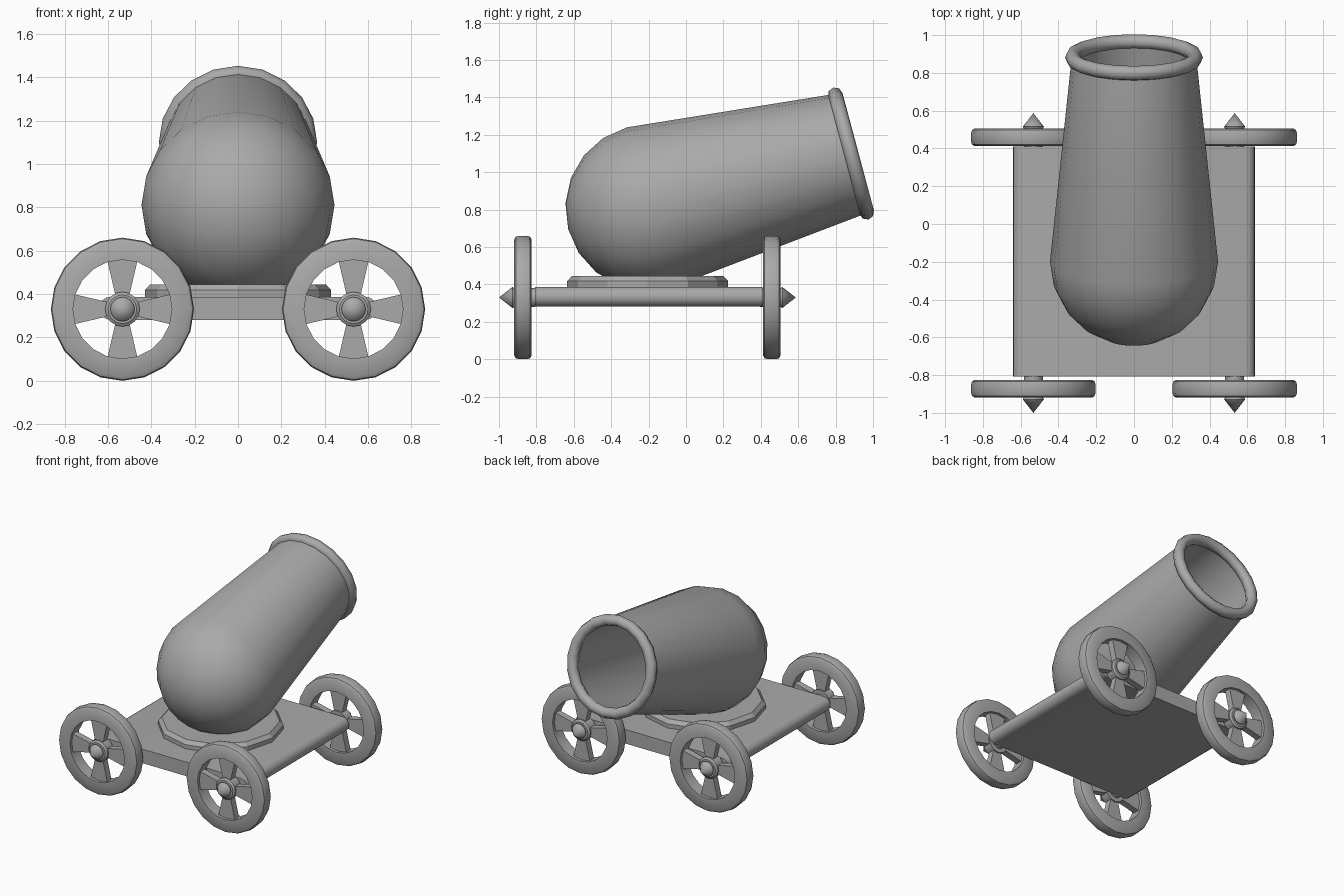
import bpy, bmesh, math
from mathutils import Matrix, Vector

if "Cube" in bpy.data.objects:
    bpy.data.objects.remove(bpy.data.objects["Cube"])

grey = bpy.data.materials.new("iron grey")
grey.diffuse_color = (0.4, 0.4, 0.4, 1)
grey.use_nodes = True
grey.node_tree.nodes["Principled BSDF"].inputs["Base Color"].default_value = grey.diffuse_color


def finish(name, bm, matrix=None, angle=35):
    bmesh.ops.remove_doubles(bm, verts=bm.verts, dist=1e-5)
    bmesh.ops.recalc_face_normals(bm, faces=bm.faces)
    if matrix:
        bm.transform(matrix)
    me = bpy.data.meshes.new(name)
    bm.to_mesh(me)
    bm.free()
    me.materials.append(grey)
    ob = bpy.data.objects.new(name, me)
    bpy.context.collection.objects.link(ob)
    bpy.ops.object.select_all(action='DESELECT')
    ob.select_set(True)
    bpy.context.view_layer.objects.active = ob
    bpy.ops.object.shade_smooth_by_angle(angle=math.radians(angle))
    return ob


def lathe(profile, segs, closed=False):
    """Revolve (radius, height) points around z."""
    bm = bmesh.new()
    vs = [bm.verts.new((r, 0, h)) for r, h in profile]
    pairs = list(zip(vs, vs[1:])) + ([(vs[-1], vs[0])] if closed else [])
    es = [bm.edges.new(p) for p in pairs]
    bmesh.ops.spin(bm, geom=vs + es, cent=(0, 0, 0), axis=(0, 0, 1),
                   angle=2 * math.pi, steps=segs, use_merge=True)
    return bm


def prism(points, y0, y1):
    """Extrude an (x, z) outline along y."""
    bm = bmesh.new()
    f = bm.faces.new([bm.verts.new((x, y0, z)) for x, z in points])
    new = bmesh.ops.extrude_face_region(bm, geom=[f])["geom"]
    bmesh.ops.translate(bm, vec=(0, y1 - y0, 0),
                        verts=[v for v in new if isinstance(v, bmesh.types.BMVert)])
    return bm


# Barrel: round breech and tapering tube, hollow, tilted up towards the back
def shell(r, mouth, start, steps=5):
    arc = [(r * math.sin(i * math.pi / 10), -r * math.cos(i * math.pi / 10))
           for i in range(steps + 1)]
    return arc + [(mouth, start)]


tilt = Matrix.Translation((0, -0.2, 0.81)) @ Matrix.Rotation(math.radians(-75), 4, 'X')
outer = shell(0.445, 0.33, 1.12)
inner = shell(0.41, 0.295, 1.12)
finish("barrel", lathe(outer + inner[::-1], 20), tilt, 50)

# Rolled lip at the muzzle
lip = [(0.325 + 0.04 * math.cos(a), 1.12 + 0.04 * math.sin(a))
       for a in (i * math.pi / 4 for i in range(8))]
finish("muzzle_lip", lathe(lip, 20, True), tilt, 60)

# Turntable under the barrel, with a chamfered top edge
finish("turntable", lathe([(0, 0.37), (0.43, 0.37), (0.43, 0.418),
                           (0.405, 0.445), (0, 0.445)], 12),
       Matrix.Translation((0, -0.205, 0)), 20)

# Platform with rounded long sides
R, CZ = 0.053, 0.334
outline = []
for side in (1, -1):
    for i in range(9):
        a = math.pi * (i / 8 - 0.5)
        outline.append((side * (0.588 + R * math.cos(a)), CZ + side * R * math.sin(a)))
finish("platform", prism(outline, -0.808, 0.41))

# Wheels: rim, four flared spokes, hub ring and pointed cap, mirrored outwards
rim = [(0.228, -0.047), (0.31, -0.047), (0.325, -0.038), (0.33, -0.02),
       (0.33, 0.02), (0.325, 0.038), (0.31, 0.047), (0.228, 0.047)]
hub = [(0, -0.064), (0.05, -0.064), (0.05, -0.035), (0.08, -0.035), (0.08, 0.035),
       (0.066, 0.045), (0.05, 0.045), (0.056, 0.056), (0, 0.128)]
spoke = [(-0.03, 0.055), (0.03, 0.055), (0.072, 0.235), (-0.072, 0.235)]
for sx, sname in ((-1, "left"), (1, "right")):
    for cy, d, yname in ((-0.872, -1, "front"), (0.459, 1, "back")):
        place = Matrix.Translation((sx * 0.533, cy, 0.33))
        axis = place @ Matrix.Rotation(math.radians(-90 * d), 4, 'X')
        tag = f"{yname}_{sname}"
        finish(f"{tag}_wheel_rim", lathe(rim, 20, True), axis, 40)
        finish(f"{tag}_wheel_hub", lathe(hub, 16), axis, 30)
        for k in range(4):
            turn = Matrix.Rotation(k * math.pi / 2, 4, 'Y')
            finish(f"{tag}_spoke_{k + 1}", prism(spoke, -0.025, 0.025), place @ turn)
